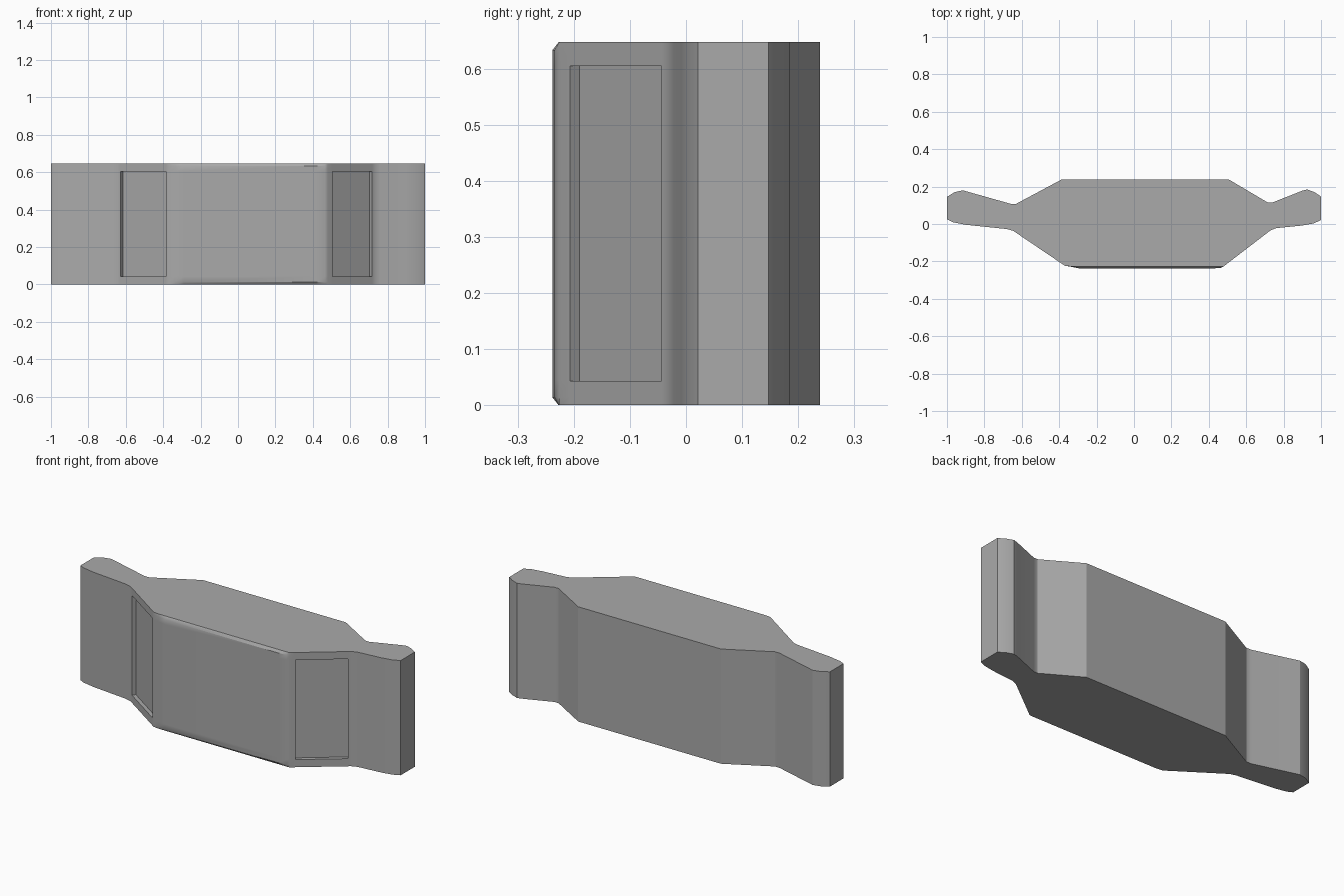
import bpy, bmesh, math
from mathutils import Vector

cube = bpy.data.objects.get("Cube")
if cube:
    bpy.data.objects.remove(cube)

grey = bpy.data.materials.new("plain grey")
grey.use_nodes = True
colour = (0.4, 0.4, 0.4, 1)
grey.diffuse_color = colour
grey.node_tree.nodes["Principled BSDF"].inputs["Base Color"].default_value = colour


def on_line(a, b, x):
    return (x, a[1] + (b[1] - a[1]) * (x - a[0]) / (b[0] - a[0]))


# Front slopes, with the ends of each recessed panel lying on them
left_a, left_b = (0.48, -0.226), (0.73, -0.034)
right_a, right_b = (-0.645, -0.037), (-0.37, -0.223)
left_panel = [on_line(left_a, left_b, x) for x in (0.505, 0.717)]
right_panel = [on_line(right_a, right_b, x) for x in (-0.627, -0.385)]

# Plan outline, anticlockwise from the front
outline = [
    (-0.29, -0.238), (0.42, -0.238), (0.465, -0.234),
    left_a, *left_panel, left_b,
    (0.76, -0.022), (0.9, -0.008), (0.96, 0.003), (1, 0.021),
    (1, 0.147), (0.965, 0.17), (0.925, 0.185), (0.9, 0.178),
    (0.74, 0.115), (0.715, 0.115), (0.505, 0.239), (-0.385, 0.239),
    (-0.63, 0.108), (-0.66, 0.108), (-0.915, 0.18), (-0.96, 0.17), (-1, 0.145),
    (-1, 0.025), (-0.97, 0.01), (-0.9, -0.004), (-0.68, -0.027),
    right_a, *right_panel, right_b, (-0.335, -0.229),
]
levels = [0, 0.014, 0.043, 0.605, 0.633, 0.647]

# Body: stacked outlines, the front edge eased at the top and bottom
bm = bmesh.new()
rings = []
for z in levels:
    end = z in (levels[0], levels[-1])
    rings.append([bm.verts.new((x, max(y, -0.227) if end else y, z)) for x, y in outline])
count = len(outline)
panels = []
for k in range(len(levels) - 1):
    for i in range(count):
        j = (i + 1) % count
        face = bm.faces.new((rings[k][i], rings[k][j], rings[k + 1][j], rings[k + 1][i]))
        if k == 2 and outline[i] in (left_panel[0], right_panel[0]):
            panels.append(face)
bm.faces.new(rings[-1])
bm.faces.new(rings[0][::-1])
bm.normal_update()

# Recessed panels on both front slopes
for face in panels:
    inward = -Vector(face.normal) * 0.021
    new = bmesh.ops.extrude_face_region(bm, geom=[face])["geom"]
    bmesh.ops.translate(bm, vec=inward, verts=[g for g in new if isinstance(g, bmesh.types.BMVert)])
    if face.is_valid:
        bmesh.ops.delete(bm, geom=[face], context='FACES_ONLY')
bmesh.ops.recalc_face_normals(bm, faces=bm.faces)

mesh = bpy.data.meshes.new("body")
bm.to_mesh(mesh)
bm.free()
mesh.materials.append(grey)
body = bpy.data.objects.new("body", mesh)
bpy.context.collection.objects.link(body)
bpy.context.view_layer.objects.active = body
body.select_set(True)
bpy.ops.object.shade_smooth_by_angle(angle=math.radians(28))
weighted = body.modifiers.new("flat large faces", 'WEIGHTED_NORMAL')
weighted.keep_sharp = True
